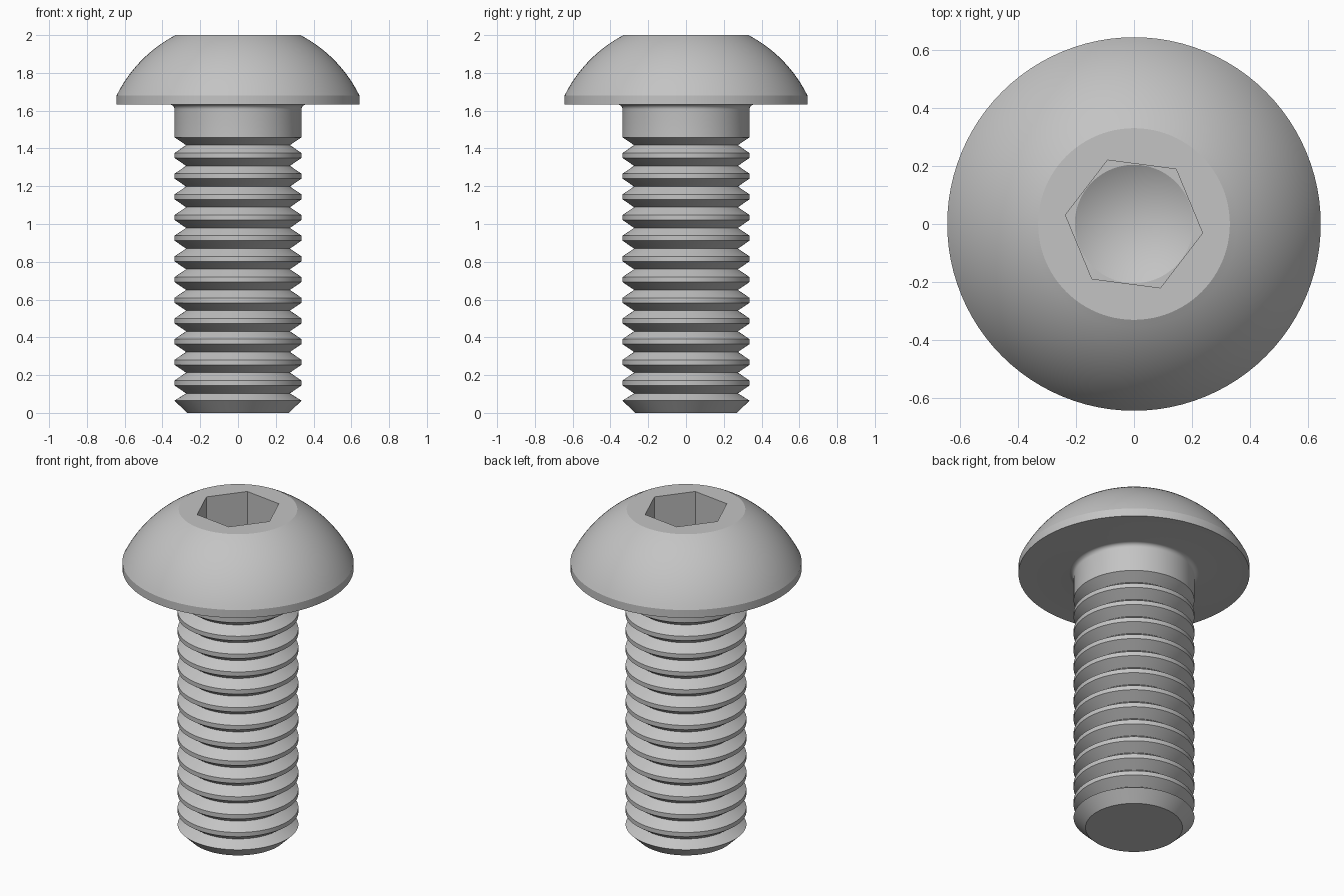
import bpy
import bmesh
from math import radians, pi, sin, cos, atan2, hypot
from mathutils import Matrix

cube = bpy.data.objects.get("Cube")
if cube:
    bpy.data.objects.remove(cube, do_unlink=True)

SEGMENTS = 96
SHANK_R, ROOT_R, TIP_R = 0.336, 0.275, 0.27
HEAD_R, RIM_R, HEAD_Z, EDGE_Z, TOP_Z = 0.643, 0.33, 1.632, 1.68, 2.0
PITCH, THREAD_TOP, GROOVE_HALF, GROOVES = 0.1095, 1.459, 0.0415, 13
HEX_R, HEX_TURN, FLOOR_Z, DRILL_R = 0.238, radians(-7.5), 1.75, 0.204

steel = bpy.data.materials.new("grey steel")
steel.use_nodes = True
grey = (0.55, 0.55, 0.55, 1)
steel.diffuse_color = grey
steel.node_tree.nodes["Principled BSDF"].inputs["Base Color"].default_value = grey


def make_object(name, bm):
    bmesh.ops.recalc_face_normals(bm, faces=bm.faces)
    mesh = bpy.data.meshes.new(name)
    bm.to_mesh(mesh)
    bm.free()
    obj = bpy.data.objects.new(name, mesh)
    obj.data.materials.append(steel)
    bpy.context.collection.objects.link(obj)
    return obj


def lathe(name, profile):
    """Revolve (radius, height) points around the z axis."""
    bm = bmesh.new()
    verts = [bm.verts.new((r, 0, z)) for r, z in profile]
    edges = [bm.edges.new(pair) for pair in zip(verts, verts[1:])]
    bmesh.ops.spin(bm, geom=verts + edges, cent=(0, 0, 0), axis=(0, 0, 1),
                   angle=2 * pi, steps=SEGMENTS, use_merge=False)
    bmesh.ops.remove_doubles(bm, verts=bm.verts, dist=0.0002)
    return make_object(name, bm)


# Chamfered tip
profile = [(0, 0), (TIP_R, 0), (SHANK_R, 0.065)]

# Stacked V grooves, lowest first
for i in reversed(range(GROOVES)):
    z = THREAD_TOP - GROOVE_HALF - i * PITCH
    if i < GROOVES - 1:
        profile.append((SHANK_R, z - GROOVE_HALF))
    profile += [(ROOT_R, z), (SHANK_R, z + GROOVE_HALF)]

# Plain neck with a small fillet under the head
FILLET = 0.025
for i in range(7):
    a = i / 6 * pi / 2
    profile.append((SHANK_R + FILLET * (1 - cos(a)), HEAD_Z - FILLET * (1 - sin(a))))

# Domed head: an arc centred on the axis
profile.append((HEAD_R, HEAD_Z))
centre = (RIM_R**2 + TOP_Z**2 - HEAD_R**2 - EDGE_Z**2) / (2 * (TOP_Z - EDGE_Z))
radius = hypot(HEAD_R, EDGE_Z - centre)
start, end = atan2(EDGE_Z - centre, HEAD_R), atan2(TOP_Z - centre, RIM_R)
for i in range(17):
    a = start + (end - start) * i / 16
    profile.append((radius * cos(a), centre + radius * sin(a)))

# Drilled centre with a conical bottom
profile += [(DRILL_R, TOP_Z), (DRILL_R, FLOOR_Z), (0, FLOOR_Z - 0.118)]
bolt = lathe("button_head_bolt", profile)

# Hexagonal socket cut
bm = bmesh.new()
depth = 0.4
bmesh.ops.create_cone(bm, cap_ends=True, segments=6, radius1=HEX_R, radius2=HEX_R, depth=depth)
hexagon = max(bm.verts, key=lambda v: v.co.x).co
turn = HEX_TURN - atan2(hexagon.y, hexagon.x)
bm.transform(Matrix.Translation((0, 0, FLOOR_Z + 0.002 + depth / 2)) @ Matrix.Rotation(turn, 4, "Z"))
cutter = make_object("socket_cutter", bm)
cutter.hide_render = True

cut = bolt.modifiers.new("hex socket", "BOOLEAN")
cut.operation = "DIFFERENCE"
cut.solver = "EXACT"
cut.object = cutter
bpy.ops.object.select_all(action="DESELECT")
bolt.select_set(True)
bpy.context.view_layer.objects.active = bolt
bpy.ops.object.modifier_apply(modifier=cut.name)
bpy.data.objects.remove(cutter, do_unlink=True)

bpy.ops.object.shade_smooth_by_angle(angle=radians(22))
